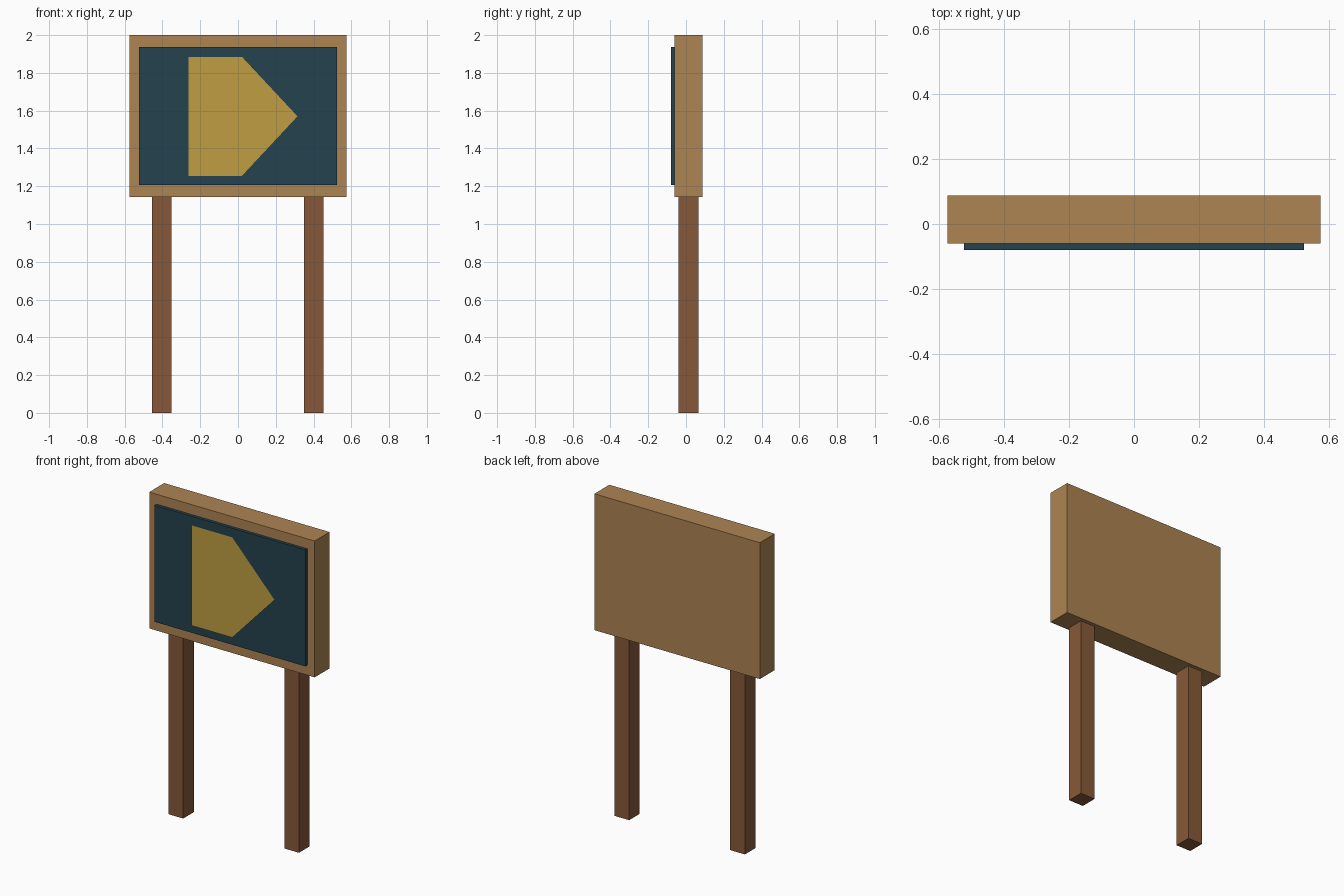
import bpy
import bmesh

cube = bpy.data.objects.get("Cube")
if cube:
    bpy.data.objects.remove(cube, do_unlink=True)


def material(name, rgb):
    """Flat material from 8-bit sRGB, stored as linear values."""
    linear = [((c / 255 + 0.055) / 1.055) ** 2.4 for c in rgb]
    mat = bpy.data.materials.new(name)
    mat.use_nodes = True
    mat.diffuse_color = (*linear, 1)
    shader = mat.node_tree.nodes["Principled BSDF"]
    shader.inputs["Base Color"].default_value = (*linear, 1)
    return mat


def add_object(name, bm, mat):
    mesh = bpy.data.meshes.new(name)
    bm.to_mesh(mesh)
    bm.free()
    mesh.materials.append(mat)
    obj = bpy.data.objects.new(name, mesh)
    bpy.context.collection.objects.link(obj)
    return obj


def box(name, low, high, mat):
    """Box between two opposite corners."""
    bm = bmesh.new()
    bmesh.ops.create_cube(bm, size=1)
    for v in bm.verts:
        v.co = [(a + b) / 2 + c * (b - a) for a, b, c in zip(low, high, v.co)]
    return add_object(name, bm, mat)


light_wood = material("light wood", (174, 133, 83))
dark_wood = material("dark wood", (135, 89, 56))
teal = material("dark teal", (36, 66, 77))
yellow = material("mustard yellow", (191, 158, 66))

# Two square posts, running a little way into the board
for name, x in (("right_post", -0.404), ("left_post", 0.401)):
    box(name, (x - 0.051, -0.04, 0), (x + 0.051, 0.065, 1.18), dark_wood)

# Thick wooden board and the raised panel on its front
box("board", (-0.575, -0.06, 1.143), (0.575, 0.088, 2), light_wood)
box("panel", (-0.524, -0.08, 1.206), (0.524, -0.05, 1.938), teal)

# Chevron sheet just in front of the panel, pointing to +x
middle, half = 1.57, 0.315
outline = [(-0.263, -half), (0.021, -half), (0.315, 0),
           (0.021, half), (-0.263, half), (0.015, 0)]
bm = bmesh.new()
face = bm.faces.new([bm.verts.new((x, -0.087, middle + z)) for x, z in outline])
bmesh.ops.triangulate(bm, faces=[face])
add_object("chevron", bm, yellow)
